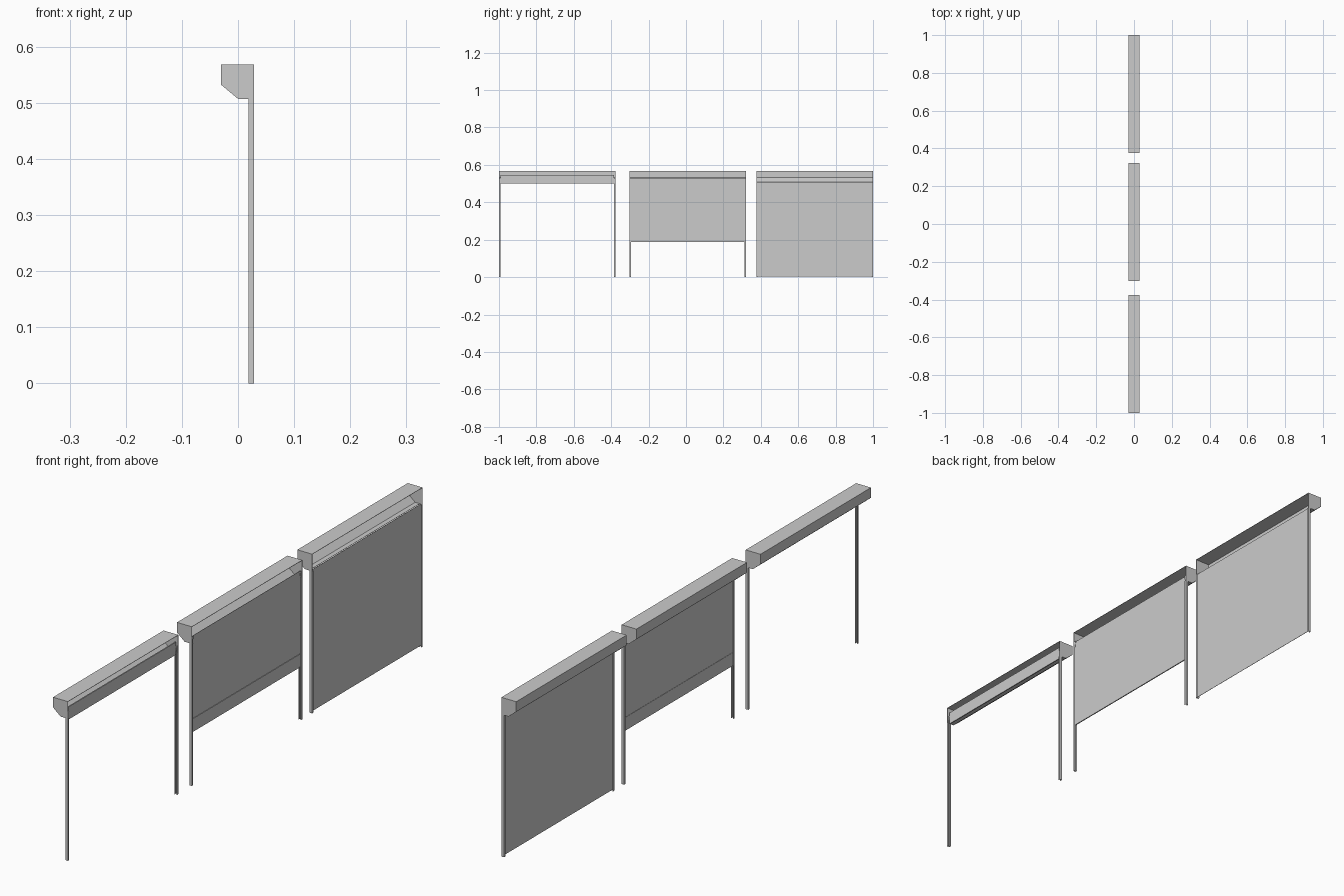
import bpy, bmesh

if "Cube" in bpy.data.objects:
    bpy.data.objects.remove(bpy.data.objects["Cube"])

W = 0.623            # width of one shutter
TOP, SILL = 0.568, 0.507
T = 0.0012           # sheet thickness


def prism(name, profile, axis, a, b):
    """Extrude a closed profile: axis 'y' takes (x, z), 'z' takes (x, y), 'x' takes (y, z)."""
    bm = bmesh.new()
    place = {'x': lambda p, d: (d, p[0], p[1]),
             'y': lambda p, d: (p[0], d, p[1]),
             'z': lambda p, d: (p[0], p[1], d)}[axis]
    lo = [bm.verts.new(place(p, a)) for p in profile]
    hi = [bm.verts.new(place(p, b)) for p in profile]
    bm.faces.new(lo)
    bm.faces.new(hi)
    n = len(profile)
    for i in range(n):
        j = (i + 1) % n
        bm.faces.new((lo[i], lo[j], hi[j], hi[i]))
    bmesh.ops.recalc_face_normals(bm, faces=bm.faces)
    mesh = bpy.data.meshes.new(name)
    bm.to_mesh(mesh)
    bm.free()
    ob = bpy.data.objects.new(name, mesh)
    bpy.context.collection.objects.link(ob)
    return ob


def box(name, x0, x1, y0, y1, z0, z1):
    return prism(name, [(x0, y0), (x1, y0), (x1, y1), (x0, y1)], 'z', z0, z1)


def shutter(label, y0, curtain, bar):
    y1 = y0 + W

    # Housing: folded sheet, open towards +x
    fold = [(0.0285, TOP), (-0.03, TOP), (-0.03, 0.532), (0, SILL), (0.018, SILL)]
    inner = [(0.018, SILL + T), (0.0004, SILL + T), (-0.03 + T, 0.5326),
             (-0.03 + T, TOP - T), (0.0285, TOP - T)]
    prism(label + "_housing", fold + inner, 'y', y0, y1)

    # Pentagonal end caps, side rails and curtain guides on both sides
    cap = fold[:4] + [(0.0285, SILL)]
    for side, y, s in (("left", y0, 1), ("right", y1, -1)):
        prism(f"{label}_{side}_end_cap", cap, 'y', y, y + s * 0.002)
        d = y + s * 0.008
        w = y + s * 0.0015
        channel = [(0.0185, d), (0.0185, y), (0.0285, y), (0.0285, d),
                   (0.027, d), (0.027, w), (0.02, w), (0.02, d)]
        prism(f"{label}_{side}_rail", channel, 'z', 0, SILL)
        if bar:
            guide = [(y, SILL), (y + s * 0.007, SILL), (y + s * 0.011, 0.53), (y, 0.53)]
            prism(f"{label}_{side}_guide", guide, 'x', 0.026, 0.0275)

    # Curtain sheet and bottom bar
    if curtain:
        box(label + "_curtain", 0.0225, 0.0225 + T, y0 + 0.003, y1 - 0.003, *curtain)
    if bar:
        box(label + "_bottom_bar", 0.0215, 0.0255, y0 + 0.008, y1 - 0.008, *bar)


shutter("raised", -1.0, None, (0.50, 0.545))
shutter("half_open", -0.301, (0.188, 0.53), (0.188, 0.235))
shutter("closed", 1 - W, (0.004, 0.509), None)
